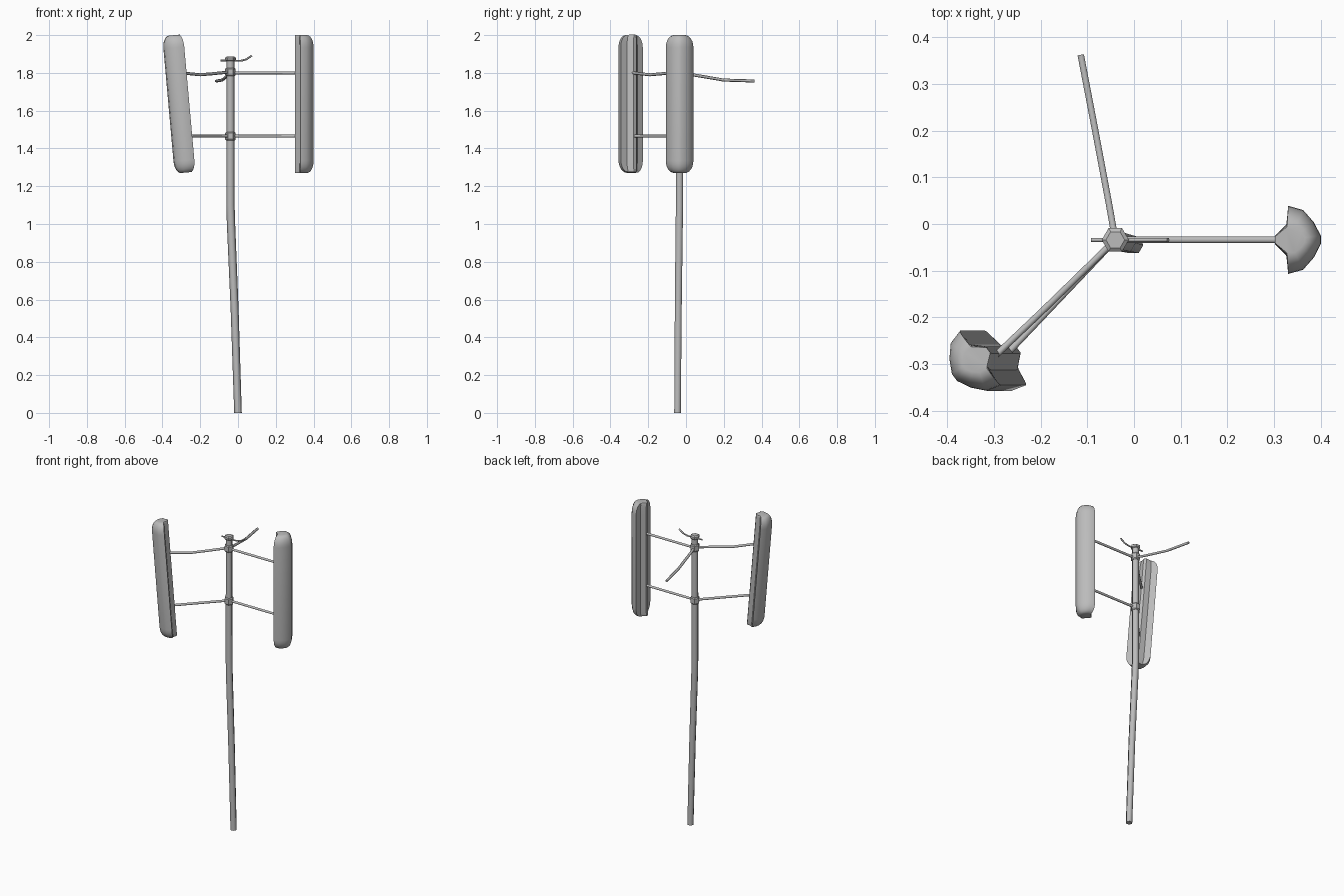
import bpy, math
from mathutils import Vector, Matrix

if "Cube" in bpy.data.objects:
    bpy.data.objects.remove(bpy.data.objects["Cube"])

GREY = (0.5, 0.5, 0.5, 1)
metal = bpy.data.materials.new("weathered grey metal")
metal.use_nodes = True
metal.diffuse_color = GREY
metal.node_tree.nodes["Principled BSDF"].inputs["Base Color"].default_value = GREY

HUB = Vector((-0.04, -0.034, 0))


def loft(name, rings, angle):
    """Skin a list of equal rings and close both ends."""
    n = len(rings[0])
    verts = [p for ring in rings for p in ring]
    faces = [tuple(range(n))[::-1], tuple(range(len(verts) - n, len(verts)))]
    for k in range(len(rings) - 1):
        for i in range(n):
            j = (i + 1) % n
            faces.append((k * n + i, k * n + j, k * n + n + j, k * n + n + i))
    mesh = bpy.data.meshes.new(name)
    mesh.from_pydata(verts, [], faces)
    mesh.materials.append(metal)
    obj = bpy.data.objects.new(name, mesh)
    bpy.context.collection.objects.link(obj)
    bpy.ops.object.select_all(action='DESELECT')
    obj.select_set(True)
    bpy.context.view_layer.objects.active = obj
    bpy.ops.object.shade_smooth_by_angle(angle=math.radians(angle))
    return obj


def tube(name, path, radii, sides=6, angle=65):
    """Many-sided tube along a path; radii is one number or one per point."""
    path = [Vector(p) for p in path]
    if not isinstance(radii, list):
        radii = [radii] * len(path)
    rings = []
    for i, p in enumerate(path):
        t = (path[min(i + 1, len(path) - 1)] - path[max(i - 1, 0)]).normalized()
        ref = Vector((1, 0, 0)) if abs(t.z) > 0.8 else Vector((0, 0, 1))
        u = (ref - t * ref.dot(t)).normalized()
        v = t.cross(u)
        rings.append([p + radii[i] * (math.cos(a) * u + math.sin(a) * v)
                      for a in (math.tau * s / sides for s in range(sides))])
    return loft(name, rings, angle)


def at_hub(z, x=0, y=0):
    return HUB + Vector((x, y, z))


# Bent mast
tube("mast", [(0, -0.045, 0), (-0.018, -0.041, 0.55), (-0.037, -0.036, 1),
              at_hub(1.1), at_hub(1.87)], [0.02, 0.021, 0.022, 0.022, 0.021])

# Collars and chamfered top cap
for name, z in (("lower_collar", 1.465), ("upper_collar", 1.805)):
    tube(name, [at_hub(z + d) for d in (-0.022, -0.016, 0.016, 0.022)],
         [0.023, 0.028, 0.028, 0.023], angle=30)
tube("top_cap", [at_hub(z) for z in (1.862, 1.867, 1.88, 1.886)],
     [0.024, 0.029, 0.029, 0.02], angle=30)

# Small bent sensor arms under the cap
tube("sensor_arm_right", [at_hub(1.866), at_hub(1.866, -0.052)], 0.005)
tube("sensor_arm_left", [at_hub(1.864), at_hub(1.864, 0.055),
                         at_hub(1.872, 0.085), at_hub(1.892, 0.113)], 0.005)

# Blade supports, one of them broken off at the back
for name, z in (("lower", 1.465), ("upper", 1.8)):
    tube(name + "_left_strut", [at_hub(z), at_hub(z, 0.345)], 0.008)
tube("lower_right_strut", [at_hub(1.465), (-0.268, -0.274, 1.465)], 0.008)
tube("upper_right_strut", [at_hub(1.805), (-0.13, -0.122, 1.796),
                           (-0.2, -0.19, 1.79), (-0.3, -0.285, 1.8)], 0.008)
tube("broken_back_strut", [at_hub(1.805), (-0.053, 0.04, 1.789),
                           (-0.083, 0.2, 1.762), (-0.114, 0.362, 1.757)], 0.008)

# Blade section: x points outward, half of it given, ridge first
BODY = [(0, 0.009), (0.025, 0.034), (0.028, 0.073), (0.06, 0.064),
        (0.083, 0.038), (0.098, 0.009)]
TIP = [(0, 0.007), (0.022, 0.025), (0.026, 0.029), (0.043, 0.027),
       (0.056, 0.016), (0.064, 0.005)]
LENGTH, ROUND, STEPS = 0.73, 0.065, 6


def blade_ring(z, s):
    half = [(a[0] + (b[0] - a[0]) * s, a[1] + (b[1] - a[1]) * s)
            for a, b in zip(TIP, BODY)]
    outline = [(x, -y) for x, y in half] + [(x, y) for x, y in reversed(half)]
    return [Vector((x, y, z)) for x, y in outline]


def blade(name, base, heading, tilt):
    ends = []
    for i in range(STEPS + 1):
        a = math.pi / 2 * i / STEPS
        ends.append((ROUND * (1 - math.cos(a)), math.sin(a)))
    levels = ends + [(LENGTH - z, s) for z, s in reversed(ends)]
    place = (Matrix.Translation(base) @ Matrix.Rotation(tilt, 4, 'Y')
             @ Matrix.Rotation(heading, 4, 'Z'))
    rings = [[place @ p for p in blade_ring(z, s)] for z, s in levels]
    return loft(name, rings, 35)


blade("left_blade", (0.302, HUB.y, 1.27), 0, 0)
blade("right_blade", (-0.247, -0.27, 1.275), math.radians(217), math.radians(-5.1))
